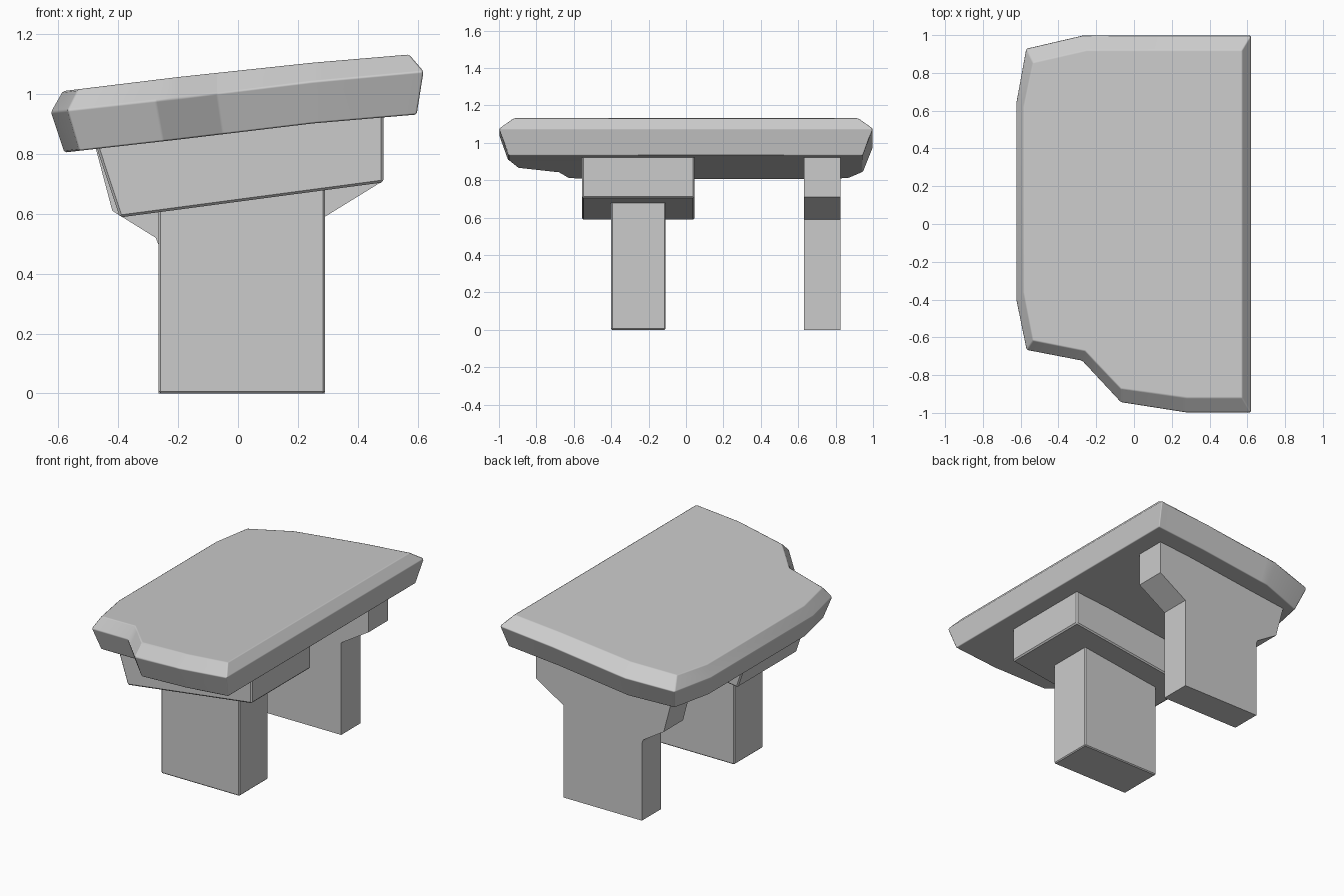
import bpy, bmesh

if "Cube" in bpy.data.objects:
    bpy.data.objects.remove(bpy.data.objects["Cube"])

def finish(name, bm, bevel=0.0):
    bmesh.ops.recalc_face_normals(bm, faces=bm.faces[:])
    me = bpy.data.meshes.new(name)
    bm.to_mesh(me)
    bm.free()
    ob = bpy.data.objects.new(name, me)
    bpy.context.collection.objects.link(ob)
    if bevel:
        m = ob.modifiers.new("edge_bevel", 'BEVEL')
        m.width = bevel
        m.segments = 1
        m.limit_method = 'ANGLE'
        m.angle_limit = 0.6
    return ob

def extrude_y(name, profile, y0, y1, bevel=0.0):
    bm = bmesh.new()
    f = bm.faces.new([bm.verts.new((x, y0, z)) for x, z in profile])
    r = bmesh.ops.extrude_face_region(bm, geom=[f])
    for v in r["geom"]:
        if isinstance(v, bmesh.types.BMVert):
            v.co.y = y1
    return finish(name, bm, bevel)

def interp(pts, x):
    for (x0, z0), (x1, z1) in zip(pts, pts[1:]):
        if x <= x1 or (x1, z1) == pts[-1]:
            return z0 + (z1 - z0) * (x - x0) / (x1 - x0)

# Sloping stone top: three outlines (bottom, widest rim, top)
bottom = [(-.58, .60), (-.53, .87), (-.25, .945), (.597, .945), (.597, -.95),
          (.28, -.95), (-.05, -.90), (-.25, -.685), (-.53, -.63), (-.58, -.37)]
rim = [(-.625, .64), (-.572, .93), (-.27, 1), (.62, 1), (.62, -1),
       (.28, -1), (-.07, -.945), (-.275, -.725), (-.57, -.668), (-.625, -.40)]
top = [(-.585, .62), (-.535, .855), (-.25, .92), (.572, .92), (.572, -.92),
       (.28, -.92), (-.07, -.872), (-.26, -.672), (-.535, -.617), (-.585, -.36)]
heights = [[(-.58, .805), (-.2, .848), (.25, .902), (.6, .932)],
           [(-.625, .94), (-.2, .987), (.25, 1.042), (.62, 1.076)],
           [(-.585, 1.01), (-.2, 1.057), (.25, 1.105), (.57, 1.132)]]
bm = bmesh.new()
rings = [[bm.verts.new((x, y, level)) for x, y in ring]
         for level, ring in enumerate((bottom, rim, top))]
n = len(rim)
for a, b in zip(rings, rings[1:]):
    for i in range(n):
        j = (i + 1) % n
        bm.faces.new((a[i], a[j], b[j], b[i]))
bm.faces.new(rings[0])
bm.faces.new(rings[2])
for cut in (-.2, .25):
    bmesh.ops.bisect_plane(bm, geom=bm.verts[:] + bm.edges[:] + bm.faces[:],
                           plane_co=(cut, 0, 0), plane_no=(1, 0, 0))
# Bend each level to its slightly arched slope
for v in bm.verts:
    k = min(int(v.co.z + 1e-4), 1)
    t = v.co.z - k
    v.co.z = (1 - t) * interp(heights[k], v.co.x) + t * interp(heights[k + 1], v.co.x)
slab = finish("sloping_top", bm, 0.006)
bpy.context.view_layer.objects.active = slab
slab.select_set(True)
bpy.ops.object.shade_smooth_by_angle(angle=0.5)
slab.modifiers[0].harden_normals = True

# Front support: wedge block on a straight leg
extrude_y("front_bracket", [(-.475, .83), (-.395, .588), (.486, .705), (.486, .94)],
          -.555, .045, 0.008)
extrude_y("front_leg", [(-.265, 0), (.29, 0), (.29, .69), (-.265, .62)],
          -.40, -.11, 0.006)

# Back support: one flared slab
extrude_y("back_leg", [(-.265, 0), (.29, 0), (.29, .59), (.485, .71), (.485, .935),
                       (-.477, .825), (-.42, .61), (-.275, .52), (-.265, .495)],
          .63, .825)
